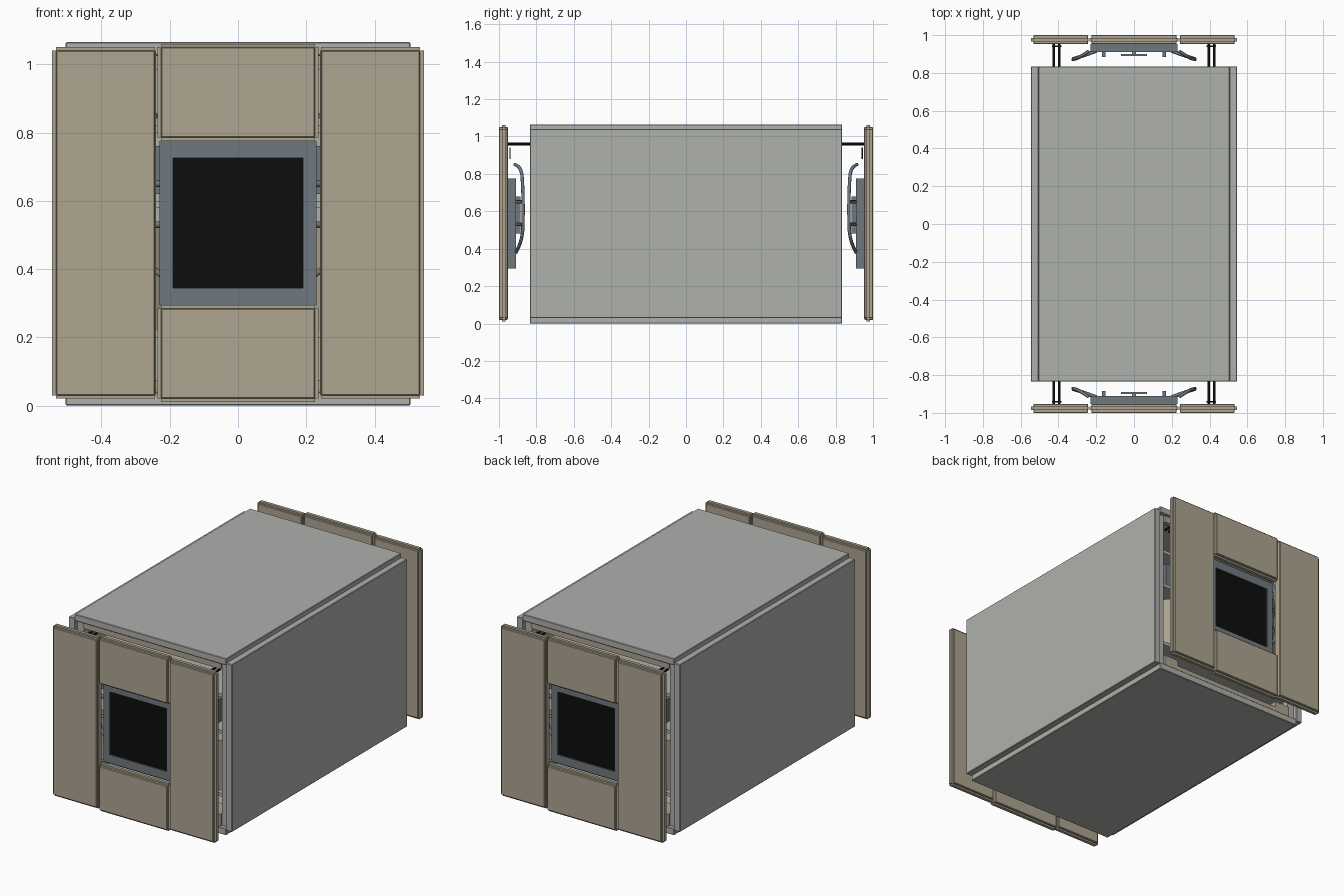
import bpy
import math
from mathutils import Matrix

cube = bpy.data.objects.get("Cube")
if cube:
    bpy.data.objects.remove(cube, do_unlink=True)


def material(name, rgb):
    m = bpy.data.materials.new(name)
    m.use_nodes = True
    col = (*rgb, 1.0)
    m.diffuse_color = col
    m.node_tree.nodes["Principled BSDF"].inputs["Base Color"].default_value = col
    return m


GREY = material("light grey", (0.43, 0.44, 0.415))
TAN = material("tan", (0.42, 0.375, 0.28))
SLATE = material("slate blue grey", (0.16, 0.19, 0.21))
BLACK = material("black", (0.004, 0.004, 0.004))
STEEL = material("steel", (0.25, 0.27, 0.28))


def box(name, x, y, z, mat, bevel=0.0):
    """Box from x, y and z ranges."""
    bpy.ops.mesh.primitive_cube_add(size=1)
    o = bpy.context.object
    o.name = name
    spans = (x, y, z)
    centre = Matrix.Translation([(a + b) / 2 for a, b in spans])
    o.data.transform(centre @ Matrix.Diagonal([b - a for a, b in spans] + [1]))
    o.data.materials.append(mat)
    if bevel:
        mod = o.modifiers.new("edge", 'BEVEL')
        mod.width = bevel
        mod.segments = 1
    return o


def cylinder(name, centre, radius, length, axis, mat):
    rot = {'X': (0, math.pi / 2, 0), 'Y': (math.pi / 2, 0, 0), 'Z': (0, 0, 0)}[axis]
    bpy.ops.mesh.primitive_cylinder_add(vertices=24, radius=radius, depth=length,
                                        location=centre, rotation=rot)
    o = bpy.context.object
    o.name = name
    o.data.materials.append(mat)
    bpy.ops.object.shade_smooth_by_angle()
    return o


def tube(name, points, radius, mat):
    cu = bpy.data.curves.new(name, 'CURVE')
    cu.dimensions = '3D'
    cu.bevel_depth = radius
    cu.bevel_resolution = 2
    cu.use_fill_caps = True
    sp = cu.splines.new('NURBS')
    sp.points.add(len(points) - 1)
    for p, co in zip(sp.points, points):
        p.co = (*co, 1)
    sp.use_endpoint_u = True
    sp.order_u = 3
    cu.materials.append(mat)
    o = bpy.data.objects.new(name, cu)
    bpy.context.collection.objects.link(o)
    return o


def flip(span, s):
    return tuple(sorted((span[0] * s, span[1] * s)))


# Open-ended shell: four slabs with stepped corners
L = (-0.835, 0.835)
for s, side in ((1, "left"), (-1, "right")):
    box(side + "_wall", flip((0.505, 0.545), s), L, (0.03, 1.04), GREY, 0.003)
box("roof", (-0.505, 0.505), L, (1.025, 1.065), GREY, 0.003)
box("floor", (-0.505, 0.505), L, (0, 0.04), GREY, 0.003)


def cover_panel(name, x, z, tx, tz):
    """Slab with a thin tongue running round its edges."""
    parts = [box(name, x, (-1, -0.953), z, TAN, 0.003)]
    parts.append(box(name + "_tongue", tx, (-0.985, -0.966), z, TAN))
    parts.append(box(name + "_end_tongue", x, (-0.985, -0.966), tz, TAN))
    return parts


def build_end():
    parts = []
    # Cover panels around the window
    for s, side in ((1, "left"), (-1, "right")):
        parts += cover_panel(side + "_cover", flip((0.243, 0.533), s), (0.03, 1.04),
                             flip((0.24, 0.545), s), (0.02, 1.05))
    for name, z, tz in (("upper_cover", (0.785, 1.05), (0.775, 1.06)),
                        ("lower_cover", (0.02, 0.285), (0.01, 0.295))):
        parts += cover_panel(name, (-0.226, 0.226), z, (-0.236, 0.236), tz)

    # Window frame, backing and dark screen
    fy = (-0.952, -0.91)
    for s, side in ((1, "left"), (-1, "right")):
        parts.append(box(side + "_frame", flip((0.19, 0.23), s), fy, (0.295, 0.775), SLATE))
    parts.append(box("top_frame", (-0.19, 0.19), fy, (0.725, 0.775), SLATE))
    parts.append(box("bottom_frame", (-0.19, 0.19), fy, (0.295, 0.345), SLATE))
    parts.append(box("screen", (-0.19, 0.19), (-0.945, -0.93), (0.345, 0.725), BLACK))
    parts.append(box("screen_backing", (-0.19, 0.19), (-0.93, -0.912), (0.345, 0.725), SLATE))
    parts.append(box("latch_plate", (-0.07, 0.07), (-0.9, -0.89), (0.5, 0.62), STEEL))
    parts.append(box("latch_stem", (-0.01, 0.01), (-0.912, -0.9), (0.53, 0.59), STEEL))

    for s, side in ((1, "left"), (-1, "right")):
        # Curved grab handle with two struts
        path = [(0.24, -0.915, 0.85), (0.29, -0.88, 0.84), (0.32, -0.872, 0.72),
                (0.325, -0.87, 0.58), (0.31, -0.875, 0.44), (0.22, -0.91, 0.38)]
        parts.append(tube(side + "_handle", [(x * s, y, z) for x, y, z in path], 0.009, SLATE))
        for i, z in enumerate((0.53, 0.65)):
            strut = [(0.2 * s, -0.915, z), (0.26 * s, -0.893, z), (0.325 * s, -0.874, z)]
            parts.append(tube(f"{side}_handle_strut_{i + 1}", strut, 0.009, SLATE))
        parts.append(box(side + "_hinge_block", flip((0.15, 0.17), s), (-0.92, -0.885),
                         (0.48, 0.68), SLATE))
        # Support rods that hold the covers off the shell
        for x in (0.395, 0.425):
            parts.append(cylinder(side + "_support_rod", (x * s, -0.87, 0.96), 0.007, 0.18,
                                  'Y', BLACK))
        parts.append(box(side + "_rod_bracket", flip((0.385, 0.435), s), (-0.945, -0.938),
                         (0.88, 0.94), BLACK))
        # Mounting rails just inside the opening
        parts.append(box(side + "_post", flip((0.46, 0.505), s), (-0.81, -0.77),
                         (0.04, 1.025), GREY))
        parts.append(box(side + "_foot_block", flip((0.36, 0.46), s), (-0.82, -0.7),
                         (0.04, 0.11), TAN))
        # Storage tank
        parts.append(cylinder(side + "_tank", (0.31 * s, -0.68, 0.37), 0.13, 0.3, 'Z', TAN))
    for name, z in (("top_rail", (0.985, 1.025)), ("bottom_rail", (0.04, 0.075))):
        parts.append(box(name, (-0.46, 0.46), (-0.82, -0.79), z, TAN))
    for i, z in enumerate((0.2, 0.58, 0.8)):
        parts.append(box(f"shelf_{i + 1}", (-0.505, 0.505), (-0.79, -0.5),
                         (z, z + 0.02), GREY))
    parts.append(box("equipment_case", (-0.4, 0.4), (-0.76, -0.5), (0.62, 0.76), SLATE))
    parts.append(box("bulkhead", (-0.505, 0.505), (-0.5, -0.48), (0.04, 1.025), GREY))
    return parts


# Matching end, turned half way round
front = build_end()
bpy.context.view_layer.update()
turn = Matrix.Rotation(math.pi, 4, 'Z')
for o in front:
    twin = o.copy()
    bpy.context.collection.objects.link(twin)
    twin.matrix_world = turn @ o.matrix_world
    twin.name = "back_" + o.name
    o.name = "front_" + o.name
